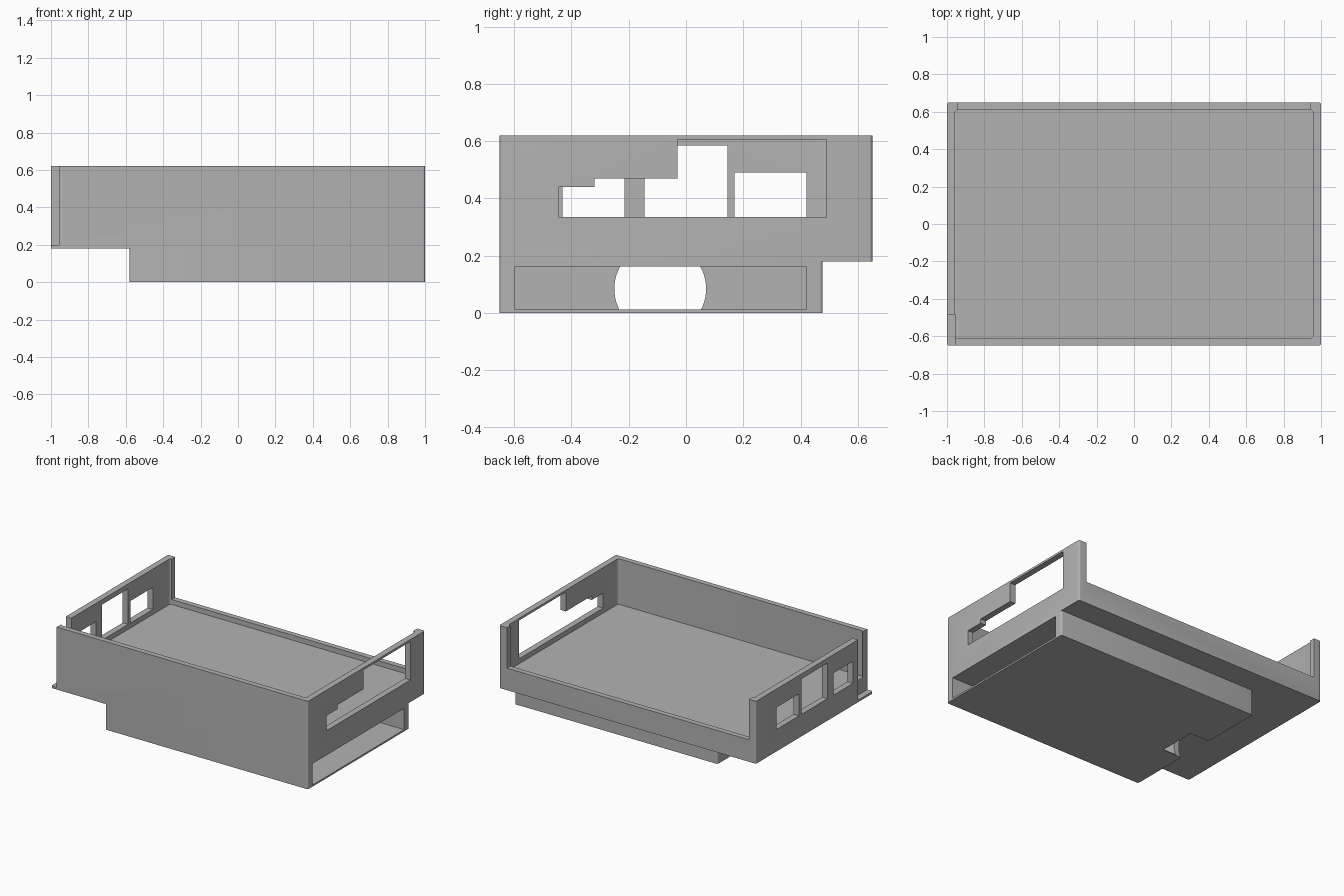
import bpy, bmesh

if "Cube" in bpy.data.objects:
    bpy.data.objects.remove(bpy.data.objects["Cube"], do_unlink=True)

grey = bpy.data.materials.new("plain_grey")
grey.use_nodes = True
colour = (0.45, 0.45, 0.45, 1)
grey.diffuse_color = colour
grey.node_tree.nodes["Principled BSDF"].inputs["Base Color"].default_value = colour


def finish(name, bm):
    bmesh.ops.recalc_face_normals(bm, faces=bm.faces[:])
    mesh = bpy.data.meshes.new(name)
    bm.to_mesh(mesh)
    bm.free()
    mesh.materials.append(grey)
    ob = bpy.data.objects.new(name, mesh)
    bpy.context.collection.objects.link(ob)
    return ob


def prism(name, points, axis, low, high, radius=0):
    """Extrude a 2D outline along an axis, optionally rounding its corners."""
    bm = bmesh.new()
    place = {"x": lambda p, d: (d, p[0], p[1]), "z": lambda p, d: (p[0], p[1], d)}[axis]
    face = bm.faces.new([bm.verts.new(place(p, low)) for p in points])
    new = bmesh.ops.extrude_face_region(bm, geom=[face])["geom"]
    k = "xyz".index(axis)
    for v in new:
        if isinstance(v, bmesh.types.BMVert):
            v.co[k] = high
    if radius:
        sides = [e for e in bm.edges if abs(e.verts[0].co[k] - e.verts[1].co[k]) > 1e-5]
        bmesh.ops.bevel(bm, geom=sides, offset=radius, segments=4, profile=0.5, affect="EDGES")
    return finish(name, bm)


def box(name, x, y, z, radius=0):
    outline = [(x[0], y[0]), (x[1], y[0]), (x[1], y[1]), (x[0], y[1])]
    return prism(name, outline, "z", z[0], z[1], radius)


def cut(target, cutter):
    mod = target.modifiers.new("cut", "BOOLEAN")
    mod.operation = "DIFFERENCE"
    mod.solver = "EXACT"
    mod.object = cutter
    bpy.context.view_layer.objects.active = target
    bpy.ops.object.modifier_apply(modifier=mod.name)
    bpy.data.objects.remove(cutter, do_unlink=True)


# Open tray with a thick floor
tray = box("tray", (-1, 1), (-0.65, 0.65), (0.18, 0.62), 0.011)
cut(tray, box("tray_cavity", (-0.957, 0.957), (-0.612, 0.612), (0.3, 0.8), 0.018))

# Low back wall between two corner posts
cut(tray, box("back_gap", (-0.945, 0.94), (0.59, 0.8), (0.335, 0.8)))

# Open front corner, leaving a thin tab underneath
cut(tray, box("corner_gap", (-1.2, -0.957), (-0.8, -0.485), (0.195, 0.8)))

# Stepped opening in the left end wall
steps = [(-0.445, 0.335), (0.49, 0.335), (0.49, 0.605), (-0.03, 0.605),
         (-0.03, 0.47), (-0.32, 0.47), (-0.32, 0.44), (-0.445, 0.44)]
cut(tray, prism("stepped_opening", steps, "x", 0.9, 1.1))

# Three windows in the right end wall
for y0, y1, top in ((-0.43, -0.215, 0.49), (-0.145, 0.145, 0.585), (0.17, 0.42, 0.49)):
    cut(tray, box("window", (-1.1, -0.9), (y0, y1), (0.335, top)))

# Hollow sleeve under the tray, open at the left end
sleeve = box("lower_sleeve", (-0.58, 1), (-0.65, 0.477), (0, 0.18), 0.011)
cut(sleeve, box("sleeve_slot", (-0.54, 1.2), (-0.597, 0.42), (0.012, 0.162)))

# Round finger notch through the closed end of the sleeve
bm = bmesh.new()
bmesh.ops.create_cone(bm, cap_ends=True, segments=64, radius1=0.16, radius2=0.16, depth=0.4)
for v in bm.verts:
    v.co = (v.co.z - 0.63, v.co.x - 0.09, v.co.y + 0.085)
cut(sleeve, finish("finger_notch", bm))

# Smooth the small rounded corners
for ob in (tray, sleeve):
    bpy.ops.object.select_all(action="DESELECT")
    ob.select_set(True)
    bpy.context.view_layer.objects.active = ob
    bpy.ops.object.shade_smooth_by_angle()
